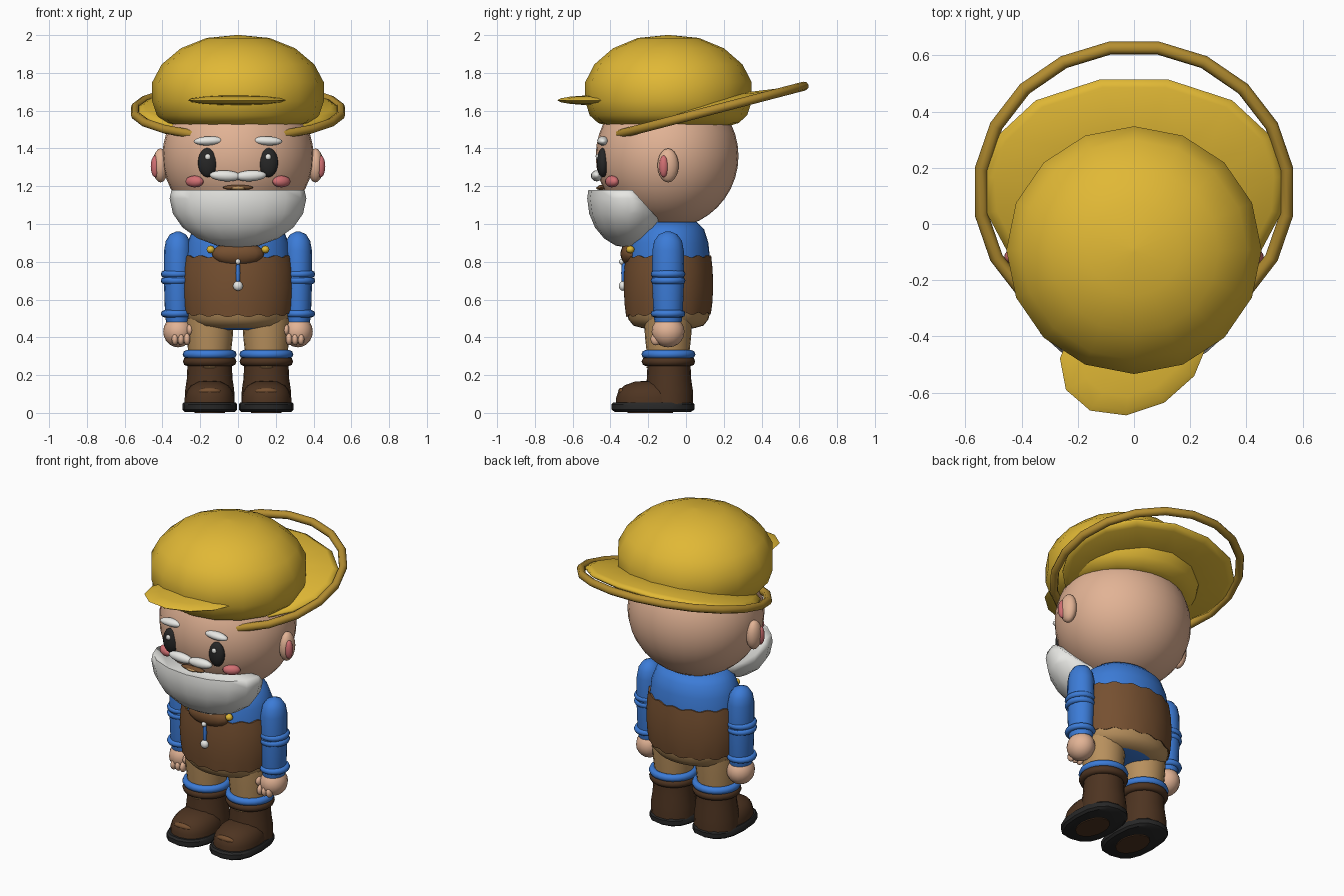
import bpy, bmesh, math
from mathutils import Vector, Euler

if "Cube" in bpy.data.objects:
    bpy.data.objects.remove(bpy.data.objects["Cube"])

def mat(name, r, g, b):
    m = bpy.data.materials.new(name)
    m.diffuse_color = (r, g, b, 1)
    m.use_nodes = True
    m.node_tree.nodes["Principled BSDF"].inputs["Base Color"].default_value = m.diffuse_color
    return m

YELLOW = mat("hat_yellow", .75, .48, .036)
GOLD = mat("ring_gold", .46, .27, .03)
SKIN = mat("skin", .76, .45, .3)
BLUE = mat("shirt_blue", .045, .2, .68)
VEST = mat("vest_brown", .18, .08, .03)
BOOT = mat("boot_brown", .075, .034, .015)
TAN = mat("trouser_tan", .48, .28, .11)
WHITE = mat("hair_white", .8, .8, .77)
BLACK = mat("black", .02, .02, .02)
PINK = mat("cheek_pink", .64, .16, .17)

def finish(bm, name, mats, angle=50):
    bmesh.ops.recalc_face_normals(bm, faces=bm.faces)
    me = bpy.data.meshes.new(name)
    bm.to_mesh(me)
    bm.free()
    for m in mats:
        me.materials.append(m)
    ob = bpy.data.objects.new(name, me)
    bpy.context.collection.objects.link(ob)
    bpy.context.view_layer.objects.active = ob
    ob.select_set(True)
    bpy.ops.object.shade_smooth_by_angle(angle=math.radians(angle))
    ob.select_set(False)
    return ob

def ball_mesh(loc, rad, seg, rings, rot=(0, 0, 0)):
    bm = bmesh.new()
    bmesh.ops.create_uvsphere(bm, u_segments=seg, v_segments=rings, radius=1)
    e = Euler(rot)
    for v in bm.verts:
        p = Vector((v.co.x * rad[0], v.co.y * rad[1], v.co.z * rad[2]))
        p.rotate(e)
        v.co = p + Vector(loc)
    return bm

def ball(name, m, loc, rad, seg=16, rings=10, rot=(0, 0, 0)):
    return finish(ball_mesh(loc, rad, seg, rings, rot), name, [m], 70)

def skin_loops(bm, loops):
    """Join equal loops of vertices into a capped tube."""
    for a, b in zip(loops, loops[1:]):
        for k in range(len(a)):
            j = (k + 1) % len(a)
            bm.faces.new((a[k], a[j], b[j], b[k]))
    bm.faces.new(loops[0])
    bm.faces.new(loops[-1])

def lathe(name, mats, profile, loc, seg=24, sx=1, sy=1, power=1, rule=None, wave=None, angle=50):
    """Stack of closed (height, radius) loops, capped at both ends."""
    bm = bmesh.new()
    loops = []
    for i, (z, r) in enumerate(profile):
        loop = []
        for k in range(seg):
            a = 2 * math.pi * k / seg
            c, s = math.cos(a), math.sin(a)
            x = math.copysign(abs(c) ** power, c) * r * sx
            y = math.copysign(abs(s) ** power, s) * r * sy
            dz = wave(i, a) if wave else 0
            loop.append(bm.verts.new((loc[0] + x, loc[1] + y, loc[2] + z + dz)))
        loops.append(loop)
    skin_loops(bm, loops)
    if rule:
        for f in bm.faces:
            f.material_index = rule(f.calc_center_median())
    return finish(bm, name, mats, angle)

def ring(name, m, loc, rx, ry, minor, seg=24, sides=8, tilt=0, phase=0):
    bm = bmesh.new()
    grid = []
    e = Euler((tilt, 0, 0))
    for k in range(seg):
        a = 2 * math.pi * k / seg + phase
        row = []
        for j in range(sides):
            b = 2 * math.pi * j / sides
            w = minor * math.cos(b)
            p = Vector(((rx + w) * math.cos(a), (ry + w) * math.sin(a), minor * math.sin(b)))
            p.rotate(e)
            row.append(bm.verts.new(p + Vector(loc)))
        grid.append(row)
    for k in range(seg):
        n = grid[(k + 1) % seg]
        for j in range(sides):
            i = (j + 1) % sides
            bm.faces.new((grid[k][j], n[j], n[i], grid[k][i]))
    return finish(bm, name, [m], 70)

# Head and hat
ball("head", SKIN, (0, -.1, 1.36), (.4, .378, .383), 32, 20)
lathe("hat_crown", [YELLOW], [(1.52, .33), (1.535, .38), (1.575, .425), (1.65, .45), (1.75, .45),
      (1.845, .4), (1.93, .3), (1.985, .165), (2.0, .01)], (0, -.093, 0), 16, 1.01, .98, angle=70)
TILT = math.radians(14.6)
ring("brim_ring", GOLD, (0, .115, 1.597), .55, .535, .024, 20, 8, TILT, math.pi / 20)
ball("front_visor", YELLOW, (0, -.45, 1.655), (.28, .215, .027), 12, 8, (0, 0, math.pi / 6))

# Rear brim: a tilted lens with a wide outline that tucks in at the temples
half = [(.12, .515), (.35, .44), (.49, .31), (.535, .17), (.525, .04), (.45, -.1), (.3, -.24), (.12, -.3)]
outline = half + [(-x, y) for x, y in reversed(half)]
bm = bmesh.new()
loops = [[bm.verts.new((x * k, .1 + (y - .1) * k, 1.566 + .26 * (.1 + (y - .1) * k) + dz)) for x, y in outline]
         for k, dz in ((.5, -.02), (.93, -.02), (1, -.004), (1, .008), (.93, .025), (.5, .05))]
skin_loops(bm, loops)
finish(bm, "rear_brim", [YELLOW], 80)

# Beard: a bowl cut flat on top and slanted behind
bm = ball_mesh((0, -.305, 1.135), (.362, .218, .262), 16, 10)
for co, no in (((0, 0, 1.18), (0, 0, 1)), ((0, -.285, 1.18), (0, .74, .67))):
    cut = bmesh.ops.bisect_plane(bm, geom=bm.verts[:] + bm.edges[:] + bm.faces[:],
                                 plane_co=co, plane_no=no, clear_outer=True)
    bmesh.ops.holes_fill(bm, edges=[g for g in cut["geom_cut"] if isinstance(g, bmesh.types.BMEdge)])
finish(bm, "beard", [WHITE], 80)

# Mouth
ball("mouth", VEST, (0, -.448, 1.193), (.08, .022, .014))
ball("lower_lip", TAN, (0, -.46, 1.19), (.04, .016, .009))

# Face parts and ears on both sides
for s, side in ((-1, "left"), (1, "right")):
    ball(side + "_eye", BLACK, (s * .16, -.44, 1.325), (.052, .032, .078))
    ball(side + "_eye_glint", WHITE, (s * .16, -.468, 1.355), (.016, .01, .016), 8, 6)
    ball(side + "_eyebrow", WHITE, (s * .155, -.44, 1.44), (.08, .03, .024), rot=(0, s * .04, 0))
    ball(side + "_moustache", WHITE, (s * .067, -.473, 1.255), (.084, .03, .029), rot=(0, s * -.05, 0))
    ball(side + "_cheek", PINK, (s * .23, -.392, 1.225), (.052, .03, .031), rot=(0, 0, s * .5))
    ball(side + "_ear", SKIN, (s * .41, -.095, 1.31), (.042, .056, .09))
    ball(side + "_inner_ear", PINK, (s * .438, -.118, 1.305), (.024, .025, .058))

# Torso: tan trousers below, blue shirt above
lathe("torso", [BLUE, TAN], [(.44, .12), (.45, .18), (.462, .235), (.495, .268), (.54, .282), (.66, .288),
      (.8, .28), (.9, .268), (.97, .24), (1.01, .19)], (0, -.093, 0), 32, 1, .79,
      rule=lambda c: 1 if .446 < c.z < .545 else 0)
lathe("vest", [VEST], [(.53, .27), (.525, .285), (.57, .293), (.66, .3), (.76, .296), (.828, .286), (.828, .262)],
      (0, -.093, 0), 96, 1, .79,
      wave=lambda i, a: .006 * math.cos(16 * a) + (-.012 * max(0, -math.sin(a)) if i < 2 else 0)
      if i in (0, 1, 5, 6) else 0)

# Collar and cord
ball("collar", VEST, (0, -.292, .842), (.138, .055, .064))
ball("cord", BLUE, (0, -.33, .74), (.012, .013, .075), 8, 8)
ball("cord_knot", WHITE, (0, -.34, .8), (.015, .015, .015), 10, 8)
ball("cord_bead", WHITE, (0, -.334, .672), (.026, .022, .026), 12, 8)

for s, side in ((-1, "left"), (1, "right")):
    ball(side + "_collar_button", YELLOW, (s * .145, -.295, .865), (.022, .022, .02), 10, 8)
    # Arm, cuffs and hand
    lathe(side + "_arm", [BLUE], [(.48, .066), (.52, .072), (.72, .079), (.86, .077), (.91, .068),
          (.945, .045), (.96, .012)], (s * .318, -.095, 0), 16, .95, 1.08, angle=70)
    for n, z in enumerate((.735, .7, .525)):
        ring(f"{side}_cuff_{n + 1}", BLUE, (s * .323, -.095, z), .067, .073, .019)
    ball(side + "_hand", SKIN, (s * .317, -.095, .43), (.079, .087, .083))
    for n in range(3):
        ball(f"{side}_finger_{n + 1}", SKIN, (s * (.27 + n * .032), -.16, .39), (.018, .028, .032), 10, 8)
    ball(side + "_thumb", SKIN, (s * .255, -.15, .44), (.018, .03, .03), 10, 8)

    # Leg and boot
    X = s * .15
    lathe(side + "_leg", [TAN], [(.25, .108), (.32, .113), (.4, .122), (.5, .128)], (X, -.095, 0), 20)
    ring(side + "_sock_band", BLUE, (X, -.093, .31), .12, .12, .023)
    ring(side + "_boot_cuff", BOOT, (X, -.093, .272), .117, .117, .025)
    lathe(side + "_boot_shaft", [BOOT], [(.04, .132), (.12, .13), (.18, .121), (.265, .117)],
          (X, -.09, 0), 20, 1, .97)
    ball(side + "_lace_tab", TAN, (X, -.204, .242), (.035, .006, .005), 8, 6)
    lathe(side + "_boot_toe", [BOOT], [(.03, 1), (.08, 1), (.115, .93), (.145, .76), (.165, .45), (.17, .1)],
          (X, -.193, 0), 20, .132, .177, .9, angle=70)
    ball(side + "_toe_cap", VEST, (X, -.335, .112), (.062, .025, .02), 12, 8, (-.5, 0, 0))
    lathe(side + "_sole", [BLACK], [(.006, .92), (.018, 1), (.045, 1), (.056, .95)],
          (X, -.175, 0), 16, .145, .22, .8, angle=35)
    lathe(side + "_sole_patch", [BOOT], [(0, 1), (.008, 1)], (X, -.19, 0), 16, .08, .12)
